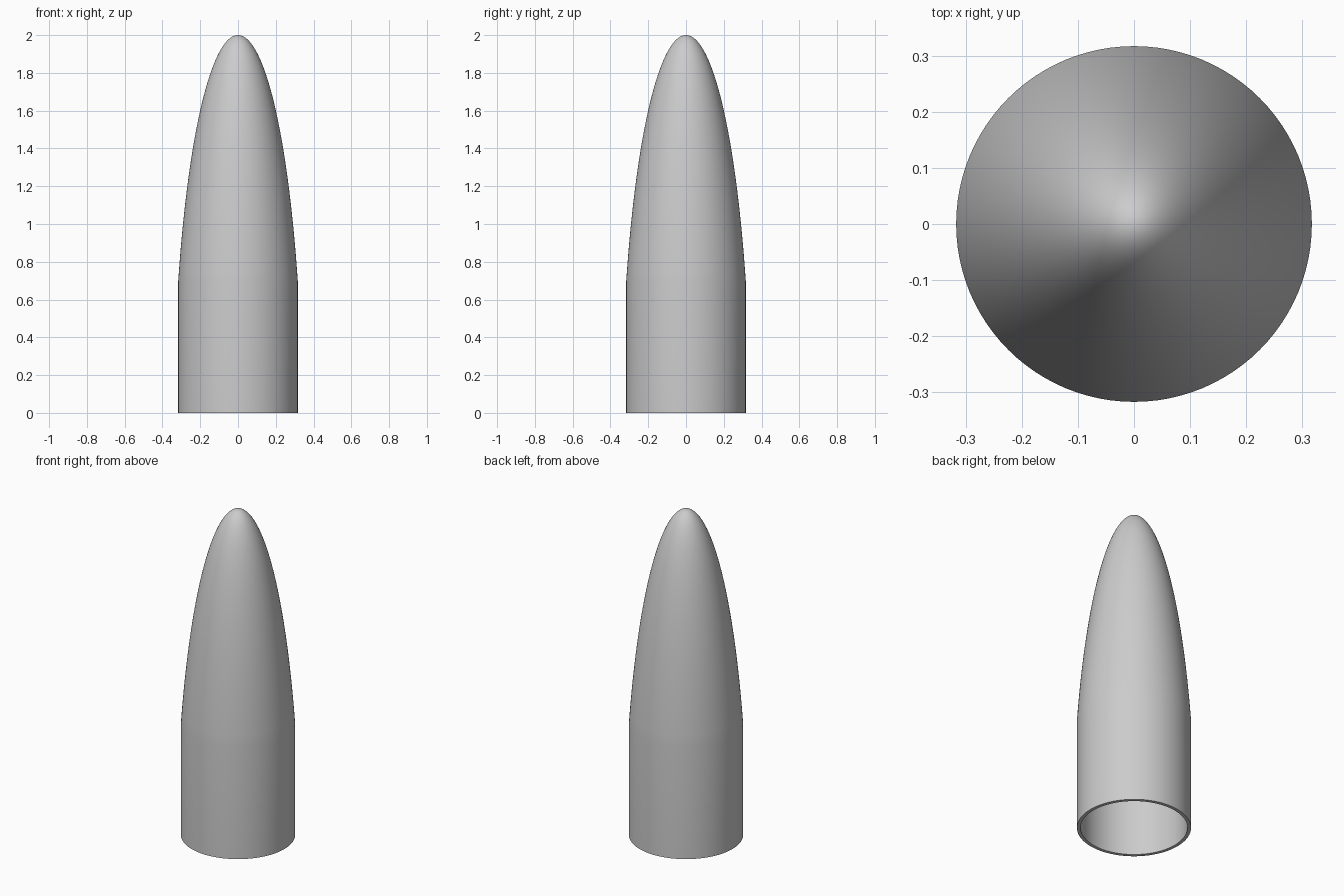
import bpy, bmesh, math

cube = bpy.data.objects.get("Cube")
if cube:
    bpy.data.objects.remove(cube, do_unlink=True)

RADIUS, WALL, SHOULDER, HEIGHT = 0.317, 0.02, 0.69, 2.0
SEGMENTS, RINGS = 96, 40

grey = bpy.data.materials.new("light_grey")
grey.use_nodes = True
colour = (0.6, 0.6, 0.6, 1)
grey.diffuse_color = colour
grey.node_tree.nodes["Principled BSDF"].inputs["Base Color"].default_value = colour


def shell_profile(radius, top):
    """Straight skirt, then a rounded ogive up to the tip."""
    points = [(radius, 0.0)]
    for i in range(RINGS + 1):
        t = (1 - i / RINGS) ** 2          # distance from tip, denser near it
        r = radius * math.sqrt(max(0, 1.445 * t - 0.445 * t * t))
        points.append((r, top - t * (top - SHOULDER)))
    return points


# Hollow nose cone: outer skin down to the rim, then the inner skin
outer = shell_profile(RADIUS, HEIGHT)
inner = shell_profile(RADIUS - WALL, HEIGHT - WALL)
profile = outer[::-1] + inner

bm = bmesh.new()
verts = [bm.verts.new((r, 0, z)) for r, z in profile]
edges = [bm.edges.new(pair) for pair in zip(verts, verts[1:])]
bmesh.ops.spin(bm, geom=verts + edges, cent=(0, 0, 0), axis=(0, 0, 1),
               angle=math.tau, steps=SEGMENTS, use_duplicate=False)
bmesh.ops.remove_doubles(bm, verts=bm.verts, dist=0.0001)
bmesh.ops.recalc_face_normals(bm, faces=bm.faces)

mesh = bpy.data.meshes.new("nose_cone_shell")
bm.to_mesh(mesh)
bm.free()
mesh.materials.append(grey)
shell = bpy.data.objects.new("nose_cone_shell", mesh)
bpy.context.collection.objects.link(shell)

# Smooth skin with a crisp rim
bpy.ops.object.select_all(action="DESELECT")
shell.select_set(True)
bpy.context.view_layer.objects.active = shell
bpy.ops.object.shade_smooth_by_angle(angle=math.radians(30))
